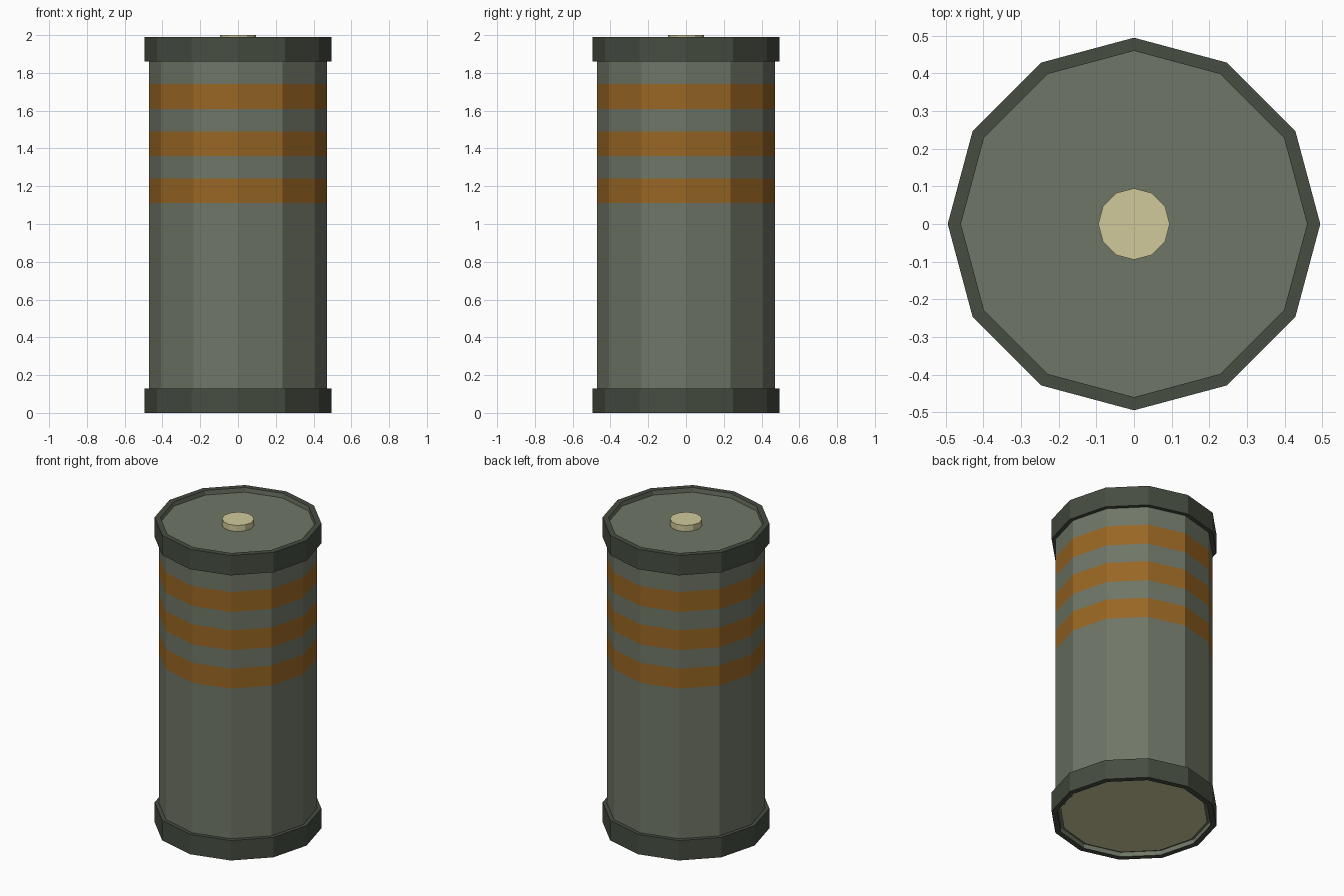
import bpy, bmesh, math

if "Cube" in bpy.data.objects:
    bpy.data.objects.remove(bpy.data.objects["Cube"])

SIDES = 12


def srgb(r, g, b):
    f = lambda c: c / 12.92 if c <= 0.04045 else ((c + 0.055) / 1.055) ** 2.4
    return (f(r / 255), f(g / 255), f(b / 255), 1)


def material(name, rgb):
    m = bpy.data.materials.new(name)
    m.diffuse_color = srgb(*rgb)
    m.use_nodes = True
    m.node_tree.nodes["Principled BSDF"].inputs["Base Color"].default_value = m.diffuse_color
    return m


GREEN = material("grey green", (111, 118, 102))
DARK = material("dark green", (70, 77, 65))
ORANGE = material("orange", (152, 102, 36))
CREAM = material("cream", (208, 202, 155))


def lathe(name, profile, mats, rule=lambda i: 0, closed=False):
    """Revolve (radius, z) points, given bottom to top on the outside."""
    bm = bmesh.new()
    rings = []
    for r, z in profile:
        if r == 0:
            rings.append([bm.verts.new((0, 0, z))] * SIDES)
        else:
            rings.append([bm.verts.new((r * math.cos(2 * math.pi * k / SIDES),
                                        r * math.sin(2 * math.pi * k / SIDES), z))
                          for k in range(SIDES)])
    n = len(rings)
    for i in range(n if closed else n - 1):
        a, b = rings[i], rings[(i + 1) % n]
        for k in range(SIDES):
            j = (k + 1) % SIDES
            verts = list(dict.fromkeys((a[k], a[j], b[j], b[k])))
            bm.faces.new(verts).material_index = rule(i)
    bmesh.ops.recalc_face_normals(bm, faces=bm.faces)
    me = bpy.data.meshes.new(name)
    bm.to_mesh(me)
    bm.free()
    for m in mats:
        me.materials.append(m)
    ob = bpy.data.objects.new(name, me)
    bpy.context.collection.objects.link(ob)
    return ob


# Body with three orange bands and closed ends recessed in the rims
levels = [0.03, 1.11, 1.24, 1.36, 1.49, 1.61, 1.74, 1.96]
lathe("body", [(0, 0.03)] + [(0.47, z) for z in levels] + [(0, 1.96)],
      [GREEN, ORANGE], lambda i: 1 if i in (2, 4, 6) else 0)

# End rims, with the inner wall in the body colour
for name, z0, z1 in (("bottom_rim", 0, 0.13), ("top_rim", 1.86, 1.99)):
    lathe(name, [(0.495, z0), (0.495, z1), (0.46, z1), (0.46, z0)],
          [DARK, GREEN], lambda i: 1 if i == 2 else 0, closed=True)

# Contacts at both ends
lathe("top_contact", [(0, 1.95), (0.095, 1.95), (0.095, 2.0), (0, 2.0)], [CREAM])
lathe("bottom_contact", [(0, 0.02), (0.44, 0.02), (0.44, 0.035), (0, 0.035)], [CREAM])
